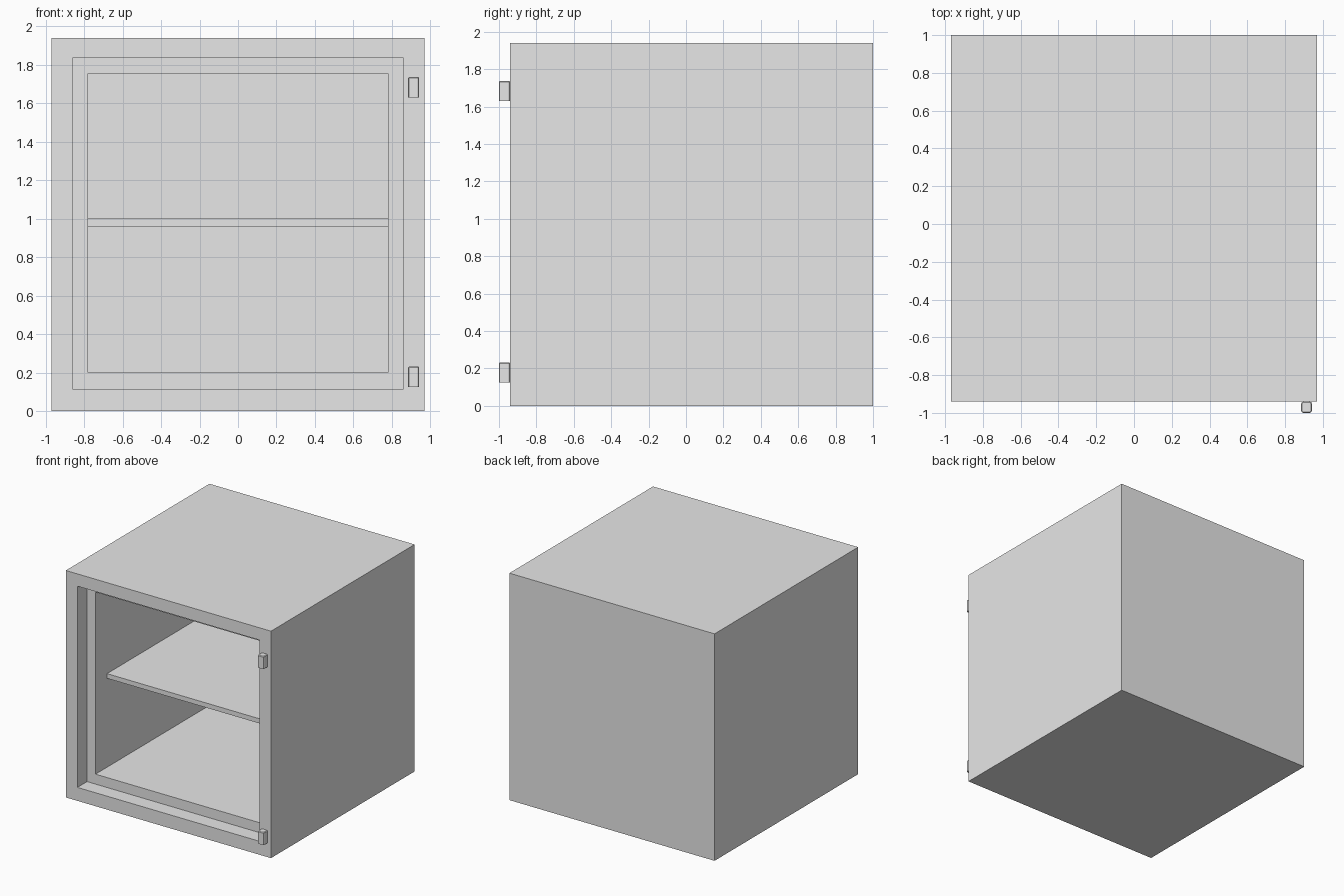
import bpy
import bmesh

# Remove the default object
default = bpy.data.objects.get("Cube")
if default:
    bpy.data.objects.remove(default, do_unlink=True)

# Single material
grey = bpy.data.materials.new("light grey")
grey.use_nodes = True
colour = (0.8, 0.8, 0.8, 1)
grey.diffuse_color = colour
grey.node_tree.nodes["Principled BSDF"].inputs["Base Color"].default_value = colour


def add_object(name, bm):
    bmesh.ops.recalc_face_normals(bm, faces=bm.faces)
    mesh = bpy.data.meshes.new(name)
    bm.to_mesh(mesh)
    bm.free()
    mesh.materials.append(grey)
    obj = bpy.data.objects.new(name, mesh)
    bpy.context.collection.objects.link(obj)
    return obj


def add_box(bm, x0, x1, y0, y1, z0, z1):
    verts = bmesh.ops.create_cube(bm, size=1)["verts"]
    for v in verts:
        v.co = (x1 if v.co.x > 0 else x0,
                y1 if v.co.y > 0 else y0,
                z1 if v.co.z > 0 else z0)


# Cabinet: a skin of rectangular rings, from the back, round the front, into the cavity
FRONT, BACK = -0.94, 1.0
REBATE = FRONT + 0.13
CAVITY_BACK = 0.81
outer = (0.97, 0.0, 1.94)
door_frame = (0.86, 0.115, 1.835)
opening = (0.78, 0.2, 1.755)
sections = [(outer, BACK), (outer, FRONT), (door_frame, FRONT),
            (door_frame, REBATE), (opening, REBATE), (opening, CAVITY_BACK)]
bm = bmesh.new()
rings = [[bm.verts.new(p) for p in
          ((-w, y, low), (w, y, low), (w, y, high), (-w, y, high))]
         for (w, low, high), y in sections]
for a, b in zip(rings, rings[1:]):
    for i in range(4):
        j = (i + 1) % 4
        bm.faces.new((a[i], a[j], b[j], b[i]))
bm.faces.new(rings[0])
bm.faces.new(rings[-1])
add_object("cabinet_body", bm)

# Shelf
bm = bmesh.new()
add_box(bm, -opening[0], opening[0], -0.655, CAVITY_BACK, 0.96, 1.0)
add_object("shelf", bm)

# Hinges: small blocks with rounded uprights and a chamfered top
for name, z in (("lower_hinge", 0.125), ("upper_hinge", 1.63)):
    bm = bmesh.new()
    add_box(bm, 0.885, 0.942, -1.0, FRONT, z, z + 0.107)
    uprights = [e for e in bm.edges
                if abs(e.verts[0].co.z - e.verts[1].co.z) > 0.05]
    bmesh.ops.bevel(bm, geom=uprights, offset=0.012, segments=2,
                    profile=0.5, affect='EDGES')
    rim = [e for e in bm.edges
           if all(v.co.z > z + 0.1 for v in e.verts)]
    bmesh.ops.bevel(bm, geom=rim, offset=0.005, segments=1,
                    profile=0.5, affect='EDGES')
    add_object(name, bm)
